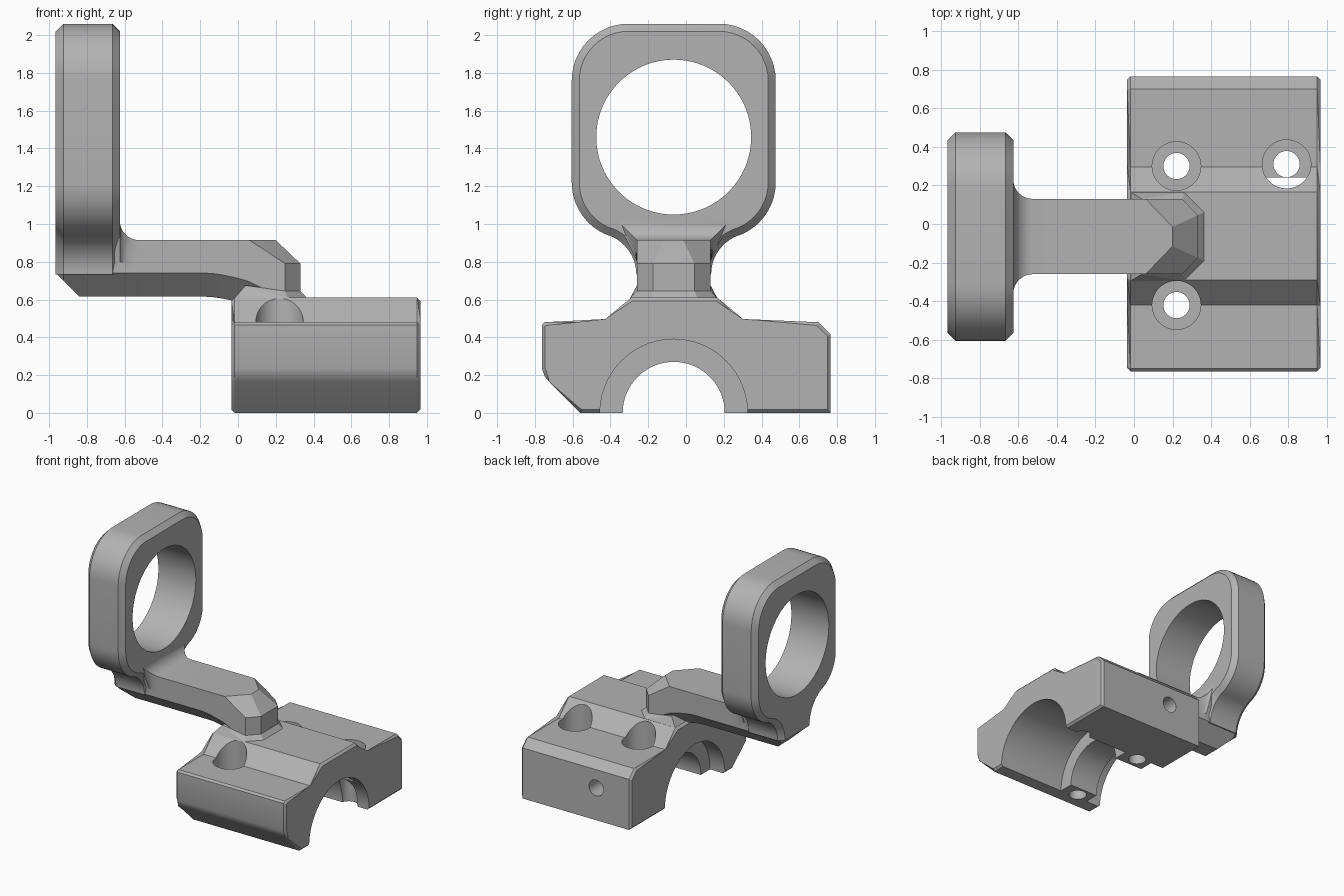
import bpy, bmesh, math
from mathutils import Matrix

cube = bpy.data.objects.get("Cube")
if cube:
    bpy.data.objects.remove(cube, do_unlink=True)

CY = -0.065          # symmetry plane of ring, arm and bore
gray = bpy.data.materials.new("satin_gray")
gray.use_nodes = True
gray.diffuse_color = (0.45, 0.45, 0.45, 1)
gray.node_tree.nodes["Principled BSDF"].inputs["Base Color"].default_value = (0.45, 0.45, 0.45, 1)


def make(name, bm):
    bmesh.ops.recalc_face_normals(bm, faces=bm.faces)
    mesh = bpy.data.meshes.new(name)
    bm.to_mesh(mesh)
    bm.free()
    mesh.materials.append(gray)
    ob = bpy.data.objects.new(name, mesh)
    bpy.context.collection.objects.link(ob)
    return ob


def loft(sections):
    """Skin (x, [(y, z), ...]) loops, capped at both ends."""
    bm = bmesh.new()
    loops = [[bm.verts.new((x, y, z)) for y, z in pts] for x, pts in sections]
    n = len(loops[0])
    for a, b in zip(loops, loops[1:]):
        for i in range(n):
            j = (i + 1) % n
            bm.faces.new((a[i], a[j], b[j], b[i]))
    caps = [bm.faces.new(loops[0]), bm.faces.new(loops[-1])]
    return bm, caps


def hull(name, points):
    """Convex block from points mirrored across the symmetry plane."""
    bm = bmesh.new()
    for x, w, z in points:
        for s in (-1, 1):
            bm.verts.new((x, CY + s * w, z))
    res = bmesh.ops.convex_hull(bm, input=bm.verts)
    junk = set(res["geom_interior"]) | set(res["geom_unused"])
    bmesh.ops.delete(bm, geom=[g for g in junk if isinstance(g, bmesh.types.BMVert)], context="VERTS")
    bmesh.ops.dissolve_limit(bm, angle_limit=0.02, verts=bm.verts, edges=bm.edges)
    return make(name, bm)


def cylinder(axis, a, b, u, v, r, segs=64):
    """Cutter along an axis from a to b; u, v are the other two coordinates."""
    bm = bmesh.new()
    bmesh.ops.create_cone(bm, cap_ends=True, segments=segs, radius1=r, radius2=r, depth=b - a)
    m = (a + b) / 2
    if axis == "X":
        mat = Matrix.Translation((m, u, v)) @ Matrix.Rotation(math.pi / 2, 4, "Y")
    elif axis == "Y":
        mat = Matrix.Translation((u, m, v)) @ Matrix.Rotation(math.pi / 2, 4, "X")
    else:
        mat = Matrix.Translation((u, v, m))
    bmesh.ops.transform(bm, matrix=mat, verts=bm.verts)
    ob = make("cutter", bm)
    ob.hide_render = True
    return ob


def cut(ob, cutters):
    for c in cutters:
        mod = ob.modifiers.new("cut", "BOOLEAN")
        mod.operation = "DIFFERENCE"
        mod.solver = "EXACT"
        mod.object = c
    bpy.context.view_layer.update()
    mesh = bpy.data.meshes.new_from_object(ob.evaluated_get(bpy.context.evaluated_depsgraph_get()))
    ob.modifiers.clear()
    ob.data = mesh
    for c in cutters:
        bpy.data.objects.remove(c, do_unlink=True)


def arc(cy, cz, r, a0, a1, n):
    out = []
    for i in range(n + 1):
        a = math.radians(a0 + (a1 - a0) * i / n)
        out.append((cy + r * math.cos(a), cz + r * math.sin(a)))
    return out


# Clamp base: extruded profile with chamfered ends
profile = [(-0.56, 0), (-0.725, 0.165), (-0.748, 0.193), (-0.763, 0.235), (-0.763, 0.465),
           (-0.748, 0.48), (-0.42, 0.48), (-0.29, 0.61), (0.165, 0.61), (0.295, 0.48),
           (0.70, 0.48), (0.765, 0.415), (0.765, 0)]
bm, caps = loft([(-0.035, profile), (0.965, profile)])
bmesh.ops.bevel(bm, geom=[e for f in caps for e in f.edges], offset=0.017, segments=1, affect="EDGES")
base = make("clamp_base", bm)

# Bore with a narrower rib, counterbored screw holes, side pin hole
cutters = [cylinder("X", -0.2, 0.10, CY, 0, 0.39, 96),
           cylinder("X", 0.36, 1.2, CY, 0, 0.39, 96),
           cylinder("X", -0.3, 1.3, CY, 0, 0.27, 96),
           cylinder("Y", 0.45, 1.0, 0.28, 0.265, 0.065, 32)]
for x, y in ((0.22, 0.30), (0.22, -0.42), (0.79, 0.31)):
    cutters.append(cylinder("Z", 0.242, 0.8, x, y, 0.126, 48))
    cutters.append(cylinder("Z", -0.2, 0.5, x, y, 0.068, 32))
cut(base, cutters)


# Ring: rounded square flowing into a neck, chamfered on both faces
def ring_outline(d):
    half = arc(0.24, 1.76, 0.30 - d, 90, 0, 12)
    half += arc(0.24, 1.22, 0.30 - d, 0, -70, 12)
    half += arc(0.418, 0.733, 0.22 + d, 110, 180, 10)
    pts = half + [(-y, z) for y, z in reversed(half)]
    return [(CY + y, z) for y, z in pts]


bm, caps = loft([(-0.965, ring_outline(0.04)), (-0.925, ring_outline(0)),
                 (-0.665, ring_outline(0)), (-0.625, ring_outline(0.04))])
ring = make("ring", bm)
cut(ring, [cylinder("X", -1.2, -0.4, CY, 1.46, 0.41, 96)])


# Arm: chamfered bar, flared where it meets the ring
def arm_section(w, chamfer_z, bottom_z, bottom_w, flare=0.0):
    half = [(w + flare, 0.915 + flare), (w, 0.80), (w, chamfer_z), (bottom_w, bottom_z)]
    pts = half + [(-y, z) for y, z in reversed(half)]
    return [(CY + y, z) for y, z in pts]


W = 0.195
sections = [(-0.964, arm_section(0.155, 0.745, 0.739, 0.15)),
            (-0.925, arm_section(W, 0.74, 0.70, 0.155)),
            (-0.84, arm_section(W, 0.74, 0.615, 0.07)),
            (-0.66, arm_section(W, 0.74, 0.615, 0.07, 0.1))]
for i in range(9):
    a = math.radians(90 * i / 8)
    sections.append((-0.525 - 0.1 * math.cos(a), arm_section(W, 0.74, 0.615, 0.07, 0.1 * (1 - math.sin(a)))))
for i in range(7):
    t = i / 6
    z = 0.74 - 0.045 * t ** 1.6
    sections.append((-0.17 + 0.23 * t, arm_section(W, z, z - 0.125, 0.07)))
bm, caps = loft(sections)
arm = make("arm", bm)

# Faceted nose of the arm
nose = hull("arm_nose", [(0.06, W, 0.915), (0.06, W, 0.695), (0.06, 0.07, 0.57), (0.2, 0.05, 0.915),
                         (0.25, W, 0.79), (0.33, 0.11, 0.79), (0.25, W, 0.64), (0.33, 0.11, 0.64),
                         (0.25, W, 0.60), (0.33, 0.11, 0.60)])

# Sloped foot joining the arm to the base
foot = hull("arm_foot", [(-0.02, 0.232, 0.605), (0.04, W, 0.675), (0.25, W, 0.645), (0.33, 0.11, 0.645),
                         (0.265, 0.23, 0.605), (0.368, 0.127, 0.605)])

bpy.ops.object.select_all(action="DESELECT")
for ob in (base, ring, arm):
    ob.select_set(True)
bpy.context.view_layer.objects.active = base
bpy.ops.object.shade_smooth_by_angle(angle=math.radians(25))
